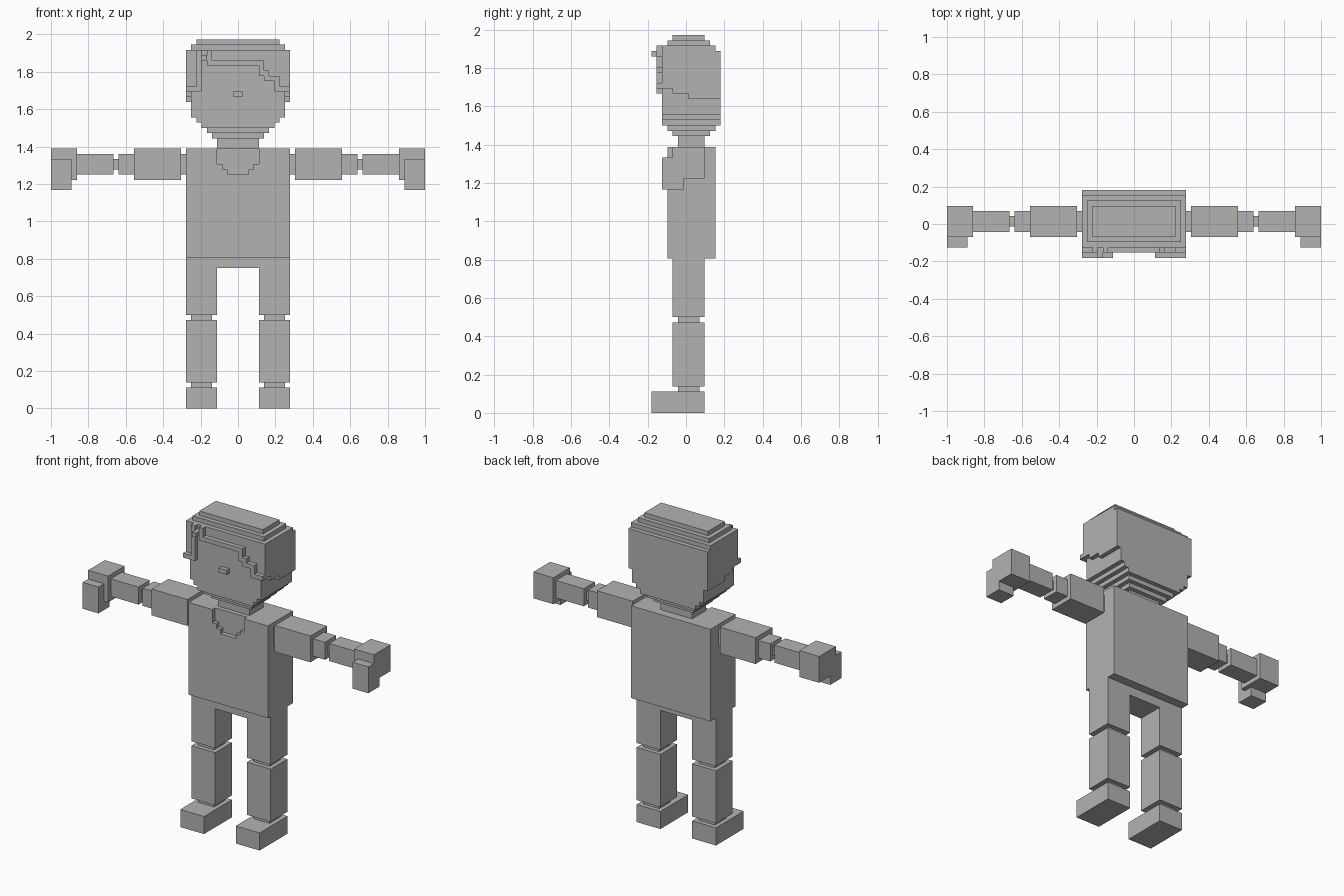
import bpy, bmesh
from mathutils import Vector

U = 1 / 36          # one block unit

old = bpy.data.objects.get("Cube")
if old:
    bpy.data.objects.remove(old)

grey = bpy.data.materials.new("plain_grey")
grey.use_nodes = True
colour = (0.45, 0.45, 0.45, 1)
grey.diffuse_color = colour
grey.node_tree.nodes["Principled BSDF"].inputs["Base Color"].default_value = colour


def part(name, *boxes, side=0):
    """One object made of boxes (x0, x1, y0, y1, z0, z1); side flips x.
    y counts from the front tip of the shoes."""
    bm = bmesh.new()
    for x0, x1, y0, y1, z0, z1 in boxes:
        lo, hi = Vector((x0, y0 - 6.5, z0)), Vector((x1, y1 - 6.5, z1))
        for v in bmesh.ops.create_cube(bm, size=1)["verts"]:
            v.co = ((lo + hi) / 2 + v.co * (hi - lo)) * U
            if side < 0:
                v.co.x = -v.co.x
    bmesh.ops.recalc_face_normals(bm, faces=bm.faces)
    mesh = bpy.data.meshes.new(name)
    bm.to_mesh(mesh)
    bm.free()
    mesh.materials.append(grey)
    bpy.context.collection.objects.link(bpy.data.objects.new(name, mesh))


def centred(w, y0, y1, z0, z1):
    return (-w, w, y0, y1, z0, z1)


# Limbs, mirrored left and right
for label, s in (("left", 1), ("right", -1)):
    part(label + "_foot", (4, 10, 0, 10, 0, 4), side=s)
    part(label + "_ankle", (5, 9, 5, 9, 4, 5), side=s)
    part(label + "_shin", (4, 10, 4, 10, 5, 17), side=s)
    part(label + "_knee", (5, 9, 5, 9, 17, 18), side=s)
    part(label + "_thigh", (4, 10, 4, 10, 18, 29), side=s)
    part(label + "_shoulder", (10, 11, 5, 9, 45, 49), side=s)
    part(label + "_upper_arm", (11, 20, 4, 10, 44, 50), side=s)
    part(label + "_sleeve_end", (20, 23, 5, 9, 45, 49), side=s)
    part(label + "_elbow", (23, 24, 6, 8, 46, 48), side=s)
    part(label + "_forearm", (24, 31, 5, 9, 45, 49), side=s)
    part(label + "_hand", (31, 36, 4, 10, 44, 50), side=s)
    part(label + "_thumb", (32, 36, 2, 4, 42, 48),
         (32, 36, 4, 6, 42, 44), side=s)
    # Hair over the temple, stepping down to the back
    part(label + "_side_hair", (9, 10, 4, 7, 60, 61),
         (9, 10, 7, 13, 59, 61), side=s)

# Torso with a stepped neckline sunk into the chest
part("hips", centred(4, 4, 10, 27, 29))
part("torso", centred(10, 4, 12, 29, 50))
part("chest_panel", centred(10, 3, 4, 29, 45))
for label, s in (("left", 1), ("right", -1)):
    part(label + "_neckline", *[(w, 10, 3, 4, z0, z1) for w, z0, z1 in
                               ((2, 45, 46), (3, 46, 47), (4, 47, 50))], side=s)
part("neck", centred(4, 5, 10, 50, 52))

# Head widening upward from the chin
part("head", centred(5, 4, 11, 52, 53), centred(6, 3, 12, 53, 54),
     centred(7, 2, 13, 54, 55), centred(8, 2, 13, 55, 56),
     centred(9, 2, 13, 56, 61))
part("nose", centred(1, 1, 2, 60, 61))

# Hair cap with stepped crown
part("hair_cap", centred(10, 2, 13, 61, 68), centred(10, 2, 12, 68, 69),
     centred(9, 3, 11, 69, 70), centred(8, 4, 10, 70, 71))

# Raised hairline: a parted ridge running down to both temples
ridge = [(-10, -8, 61, 62), (-8, -7, 61, 69), (-6, -5, 67, 69),
         (-6, 5, 66, 67), (4, 5, 64, 66), (5, 6, 63, 65),
         (6, 8, 63, 64), (7, 8, 61, 63), (8, 10, 61, 62)]
part("hairline_ridge", *[(a, b, 1, 2, c, d) for a, b, c, d in ridge])
part("hair_tuft", (-7, -6, 0, 2, 67, 68))
